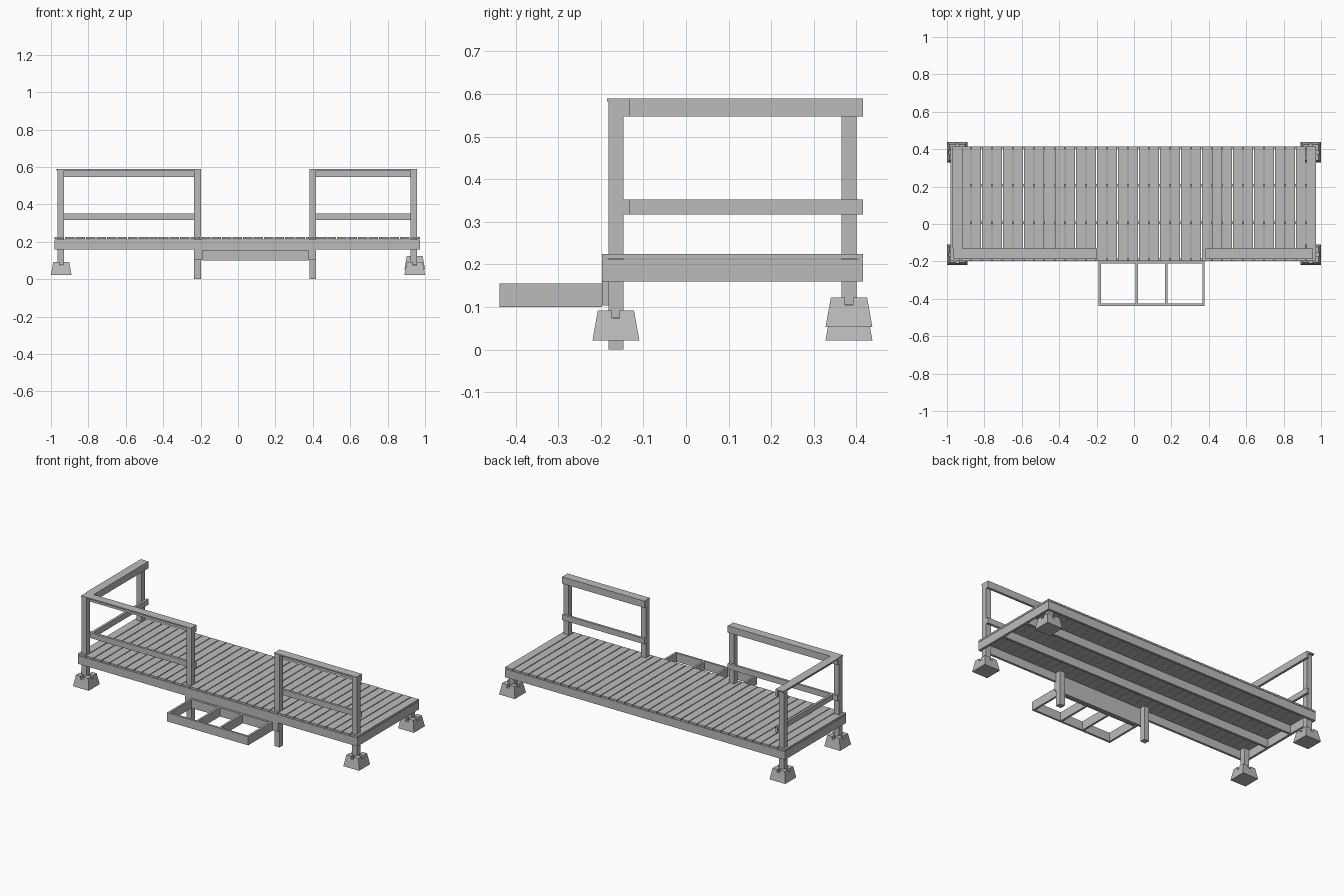
import bpy
import bmesh

cube = bpy.data.objects.get("Cube")
if cube:
    bpy.data.objects.remove(cube, do_unlink=True)


def material(name, value):
    mat = bpy.data.materials.new(name)
    mat.use_nodes = True
    color = (value, value, value, 1)
    mat.diffuse_color = color
    mat.node_tree.nodes["Principled BSDF"].inputs["Base Color"].default_value = color
    return mat


grey = material("plain_grey", 0.5)


def finish(name, bm):
    bmesh.ops.recalc_face_normals(bm, faces=bm.faces)
    mesh = bpy.data.meshes.new(name)
    bm.to_mesh(mesh)
    bm.free()
    mesh.materials.append(grey)
    obj = bpy.data.objects.new(name, mesh)
    bpy.context.collection.objects.link(obj)
    return obj


def add_box(bm, x, y, z, top_x=None, top_y=None):
    """Box from (min, max) ranges; the top may have its own ranges."""
    tx, ty = top_x or x, top_y or y
    verts = bmesh.ops.create_cube(bm, size=1)["verts"]
    for v in verts:
        high = v.co.z > 0
        rx, ry = (tx, ty) if high else (x, y)
        v.co = (rx[v.co.x > 0], ry[v.co.y > 0], z[high])


def box(name, x, y, z):
    bm = bmesh.new()
    add_box(bm, x, y, z)
    return finish(name, bm)


# Main levels and edges
LEFT, RIGHT, FRONT, BACK = -0.981, 0.973, -0.197, 0.415
T = 0.015                      # plank thickness
POST = 0.035
BEAM_Z = (0.16, 0.212)
CAP_Z = (0.582, 0.59)
RAIL_Z = (0.547, 0.582)
MID_RAIL_Z = (0.317, 0.352)

# Deck boards
bm = bmesh.new()
count, gap = 35, 0.005
pitch = (RIGHT - LEFT + gap) / count
for i in range(count):
    x = LEFT + i * pitch
    add_box(bm, (x, x + pitch - gap), (FRONT, BACK), (0.214, 0.225))
finish("deck_boards", bm)

# Rim and joists
box("front_rim", (LEFT, RIGHT), (FRONT, FRONT + T), BEAM_Z)
box("back_rim", (LEFT, RIGHT), (BACK - T, BACK), BEAM_Z)
box("end_rim_a", (LEFT, LEFT + T), (FRONT + T, BACK - T), BEAM_Z)
box("end_rim_b", (RIGHT - T, RIGHT), (FRONT + T, BACK - T), BEAM_Z)
for i, y in enumerate((0.0, 0.2)):
    box(f"joist_{i + 1}", (LEFT + T, RIGHT - T), (y, y + T), BEAM_Z)

# Posts: x, y, bottom, top
PX_L, PX_R = LEFT + T, RIGHT - T - POST
PY_F, PY_B = FRONT + T, BACK - T - POST
MID_L, MID_R = -0.234, 0.383
TOP, UNDER = CAP_Z[0], 0.212
posts = {
    "front_corner_post_a": (PX_L, PY_F, 0.075, TOP),
    "front_corner_post_b": (PX_R, PY_F, 0.075, TOP),
    "back_corner_post_a": (PX_L, PY_B, 0.075, TOP),
    "back_corner_post_b": (PX_R, PY_B, 0.106, UNDER),
    "entry_post_a": (MID_L, PY_F, 0, TOP),
    "entry_post_b": (MID_R, PY_F, 0, TOP),
}
for name, (x, y, low, high) in posts.items():
    box(name, (x, x + POST), (y, y + POST), (low, high))

# Rails on the inner faces of the posts, and flat caps above
inner_y, inner_x = PY_F + POST, PX_L + POST
for side, x in (("a", (PX_L, MID_L + POST)), ("b", (MID_R, PX_R + POST))):
    box(f"front_top_rail_{side}", x, (inner_y, inner_y + T), RAIL_Z)
    box(f"front_mid_rail_{side}", x, (inner_y, inner_y + T), MID_RAIL_Z)
    box(f"front_rail_cap_{side}", x, (PY_F - 0.004, inner_y + T), CAP_Z)
end_y = (inner_y + T, BACK)
box("end_top_rail", (inner_x, inner_x + T), end_y, RAIL_Z)
box("end_mid_rail", (inner_x, inner_x + T), end_y, MID_RAIL_Z)
box("end_rail_cap", (PX_L - 0.004, inner_x + T), end_y, CAP_Z)

# Step frame and the board that carries it
STEP_Z, S = (0.1, 0.155), 0.013
step_x, step_y = (-0.19, 0.378), (-0.438, FRONT)
box("step_hanger_board", (MID_L, MID_R + POST), (FRONT, PY_F), (0.104, 0.16))
box("step_front", step_x, (step_y[0], step_y[0] + S), STEP_Z)
box("step_back", step_x, (step_y[1] - S, step_y[1]), STEP_Z)
for i, x in enumerate((step_x[0], 0.008, 0.167, step_x[1] - S)):
    box(f"step_bearer_{i + 1}", (x, x + S), (step_y[0] + S, step_y[1] - S), STEP_Z)


# Footing blocks: tapered body with four lugs that leave a cross groove
def footing(name, cx, cy, z):
    bm = bmesh.new()
    base, shoulder, top, groove = 0.055, 0.0457, 0.0425, 0.009
    floor, height = z + 0.052, z + 0.07

    def span(c, r):
        return (c - r, c + r)

    def lug(c, s, r):
        return tuple(sorted((c + s * groove, c + s * r)))

    add_box(bm, span(cx, base), span(cy, base), (z, floor),
            span(cx, shoulder), span(cy, shoulder))
    for sx in (-1, 1):
        for sy in (-1, 1):
            add_box(bm, lug(cx, sx, shoulder), lug(cy, sy, shoulder), (floor, height),
                    lug(cx, sx, top), lug(cy, sy, top))
    finish(name, bm)


for side, x in (("a", -0.945), ("b", 0.945)):
    footing(f"front_footing_{side}", x, PY_F + POST / 2, 0.022)
    footing(f"back_footing_{side}", x, PY_B + POST / 2, 0.053 if side == "b" else 0.022)
